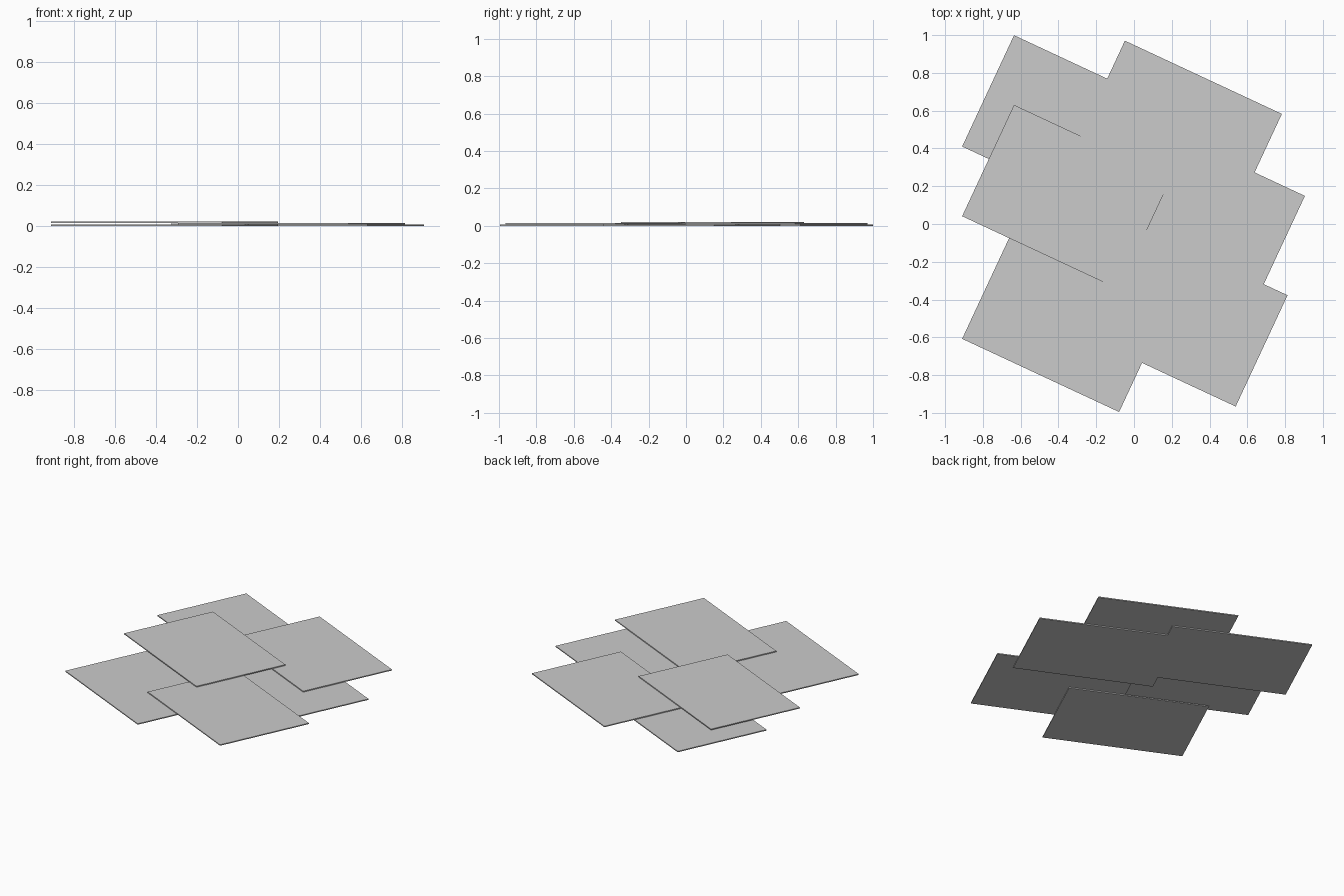
import bpy
import math

if "Cube" in bpy.data.objects:
    bpy.data.objects.remove(bpy.data.objects["Cube"])

WIDTH, HEIGHT, THICK = 0.917, 0.65, 0.007
ANGLE = math.radians(-25)


def sheet(name, x, y, level):
    """One thin rectangular sheet, stacked on the given level."""
    bpy.ops.mesh.primitive_cube_add(
        size=1, location=(x, y, (level + 0.5) * THICK), rotation=(0, 0, ANGLE))
    obj = bpy.context.object
    obj.name = name
    obj.scale = (WIDTH, HEIGHT, THICK)
    return obj


# Bottom layer
sheet("sheet_back_left", -0.357, 0.511, 0)
sheet("sheet_right", 0.352, 0.048, 0)
sheet("sheet_front_left", -0.357, -0.511, 0)

# Middle layer
sheet("sheet_back_right", 0.230, 0.482, 1)
sheet("sheet_front_right", 0.260, -0.478, 1)

# Top sheet
sheet("sheet_left_top", -0.357, 0.142, 2)

# Front left sheet sits slightly further up than a mirror of the back one
bpy.data.objects["sheet_front_left"].location.y = -0.507
